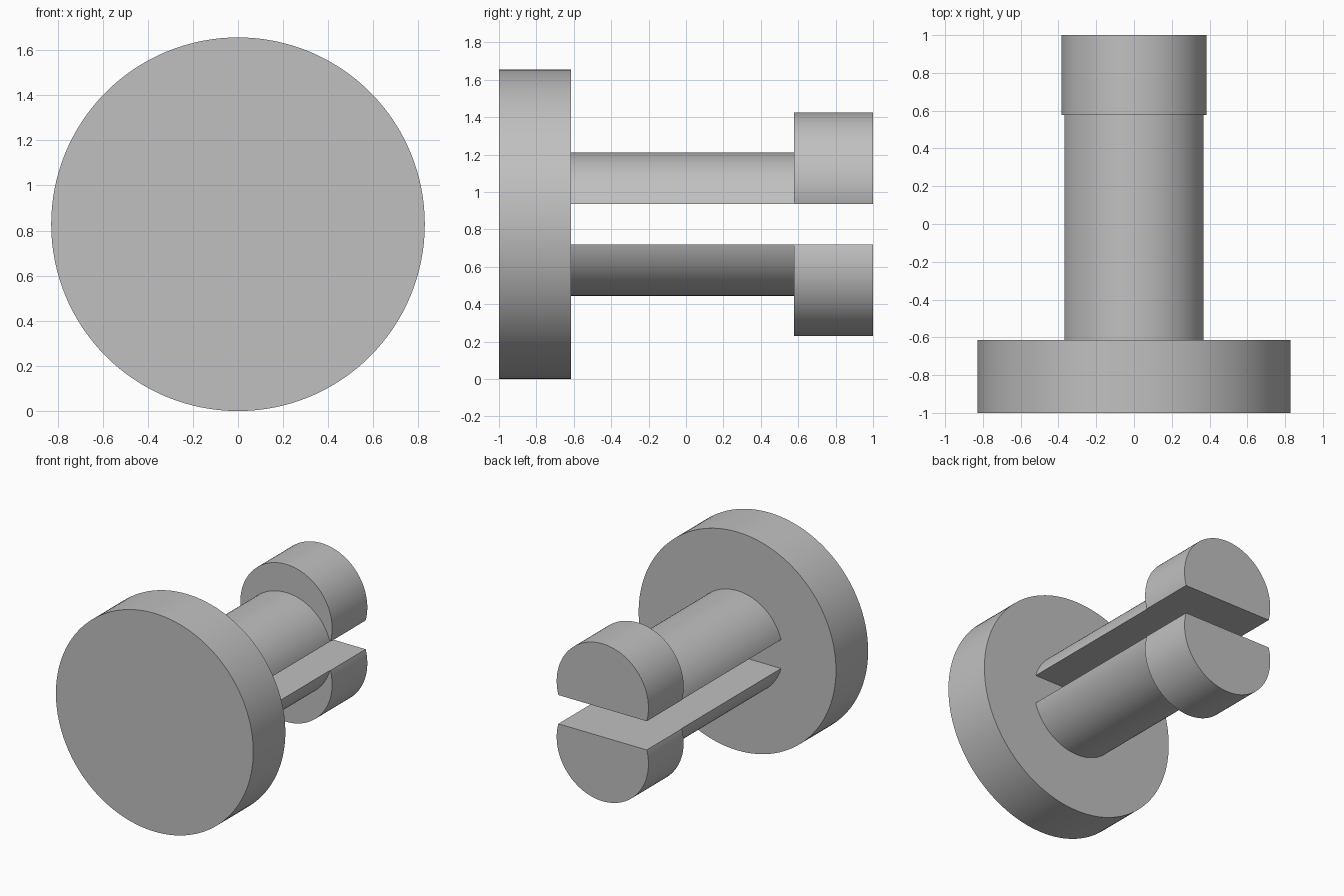
import bpy, bmesh, math
from mathutils import Matrix

if "Cube" in bpy.data.objects:
    bpy.data.objects.remove(bpy.data.objects["Cube"], do_unlink=True)

GREY = (0.53, 0.53, 0.53, 1)
mat = bpy.data.materials.new("plain grey")
mat.use_nodes = True
mat.diffuse_color = GREY
mat.node_tree.nodes["Principled BSDF"].inputs["Base Color"].default_value = GREY

CENTRE = 0.828      # height of the main axis
HALF_SLOT = 0.109   # half the height of the slot


def cylinder(name, radius, y0, y1, z, side=0):
    """Cylinder along y; side +1 / -1 keeps only the part above / below the slot."""
    bm = bmesh.new()
    bmesh.ops.create_cone(bm, cap_ends=True, segments=128, radius1=radius,
                          radius2=radius, depth=y1 - y0)
    bmesh.ops.transform(bm, verts=bm.verts, matrix=Matrix.Translation(
        (0, (y0 + y1) / 2, z)) @ Matrix.Rotation(math.pi / 2, 4, "X"))
    if side:
        cut = bmesh.ops.bisect_plane(
            bm, geom=bm.verts[:] + bm.edges[:] + bm.faces[:],
            plane_co=(0, 0, CENTRE + side * HALF_SLOT),
            plane_no=(0, 0, side), clear_inner=True)
        rim = [e for e in cut["geom_cut"] if isinstance(e, bmesh.types.BMEdge)]
        bmesh.ops.holes_fill(bm, edges=rim)
    bmesh.ops.recalc_face_normals(bm, faces=bm.faces)
    mesh = bpy.data.meshes.new(name)
    bm.to_mesh(mesh)
    bm.free()
    mesh.materials.append(mat)
    obj = bpy.data.objects.new(name, mesh)
    bpy.context.collection.objects.link(obj)
    bpy.ops.object.select_all(action="DESELECT")
    obj.select_set(True)
    bpy.context.view_layer.objects.active = obj
    bpy.ops.object.shade_smooth_by_angle(angle=math.radians(30))
    return obj


# Round front plate
cylinder("front_disc", 0.828, -1, -0.615, CENTRE)

# Split shaft with an outward-shifted catch on the end of each half
for label, side in (("upper", 1), ("lower", -1)):
    cylinder(label + "_prong", 0.383, -0.615, 0.578, CENTRE, side)
    cylinder(label + "_catch", 0.385, 0.578, 1, CENTRE + side * 0.212, side)
